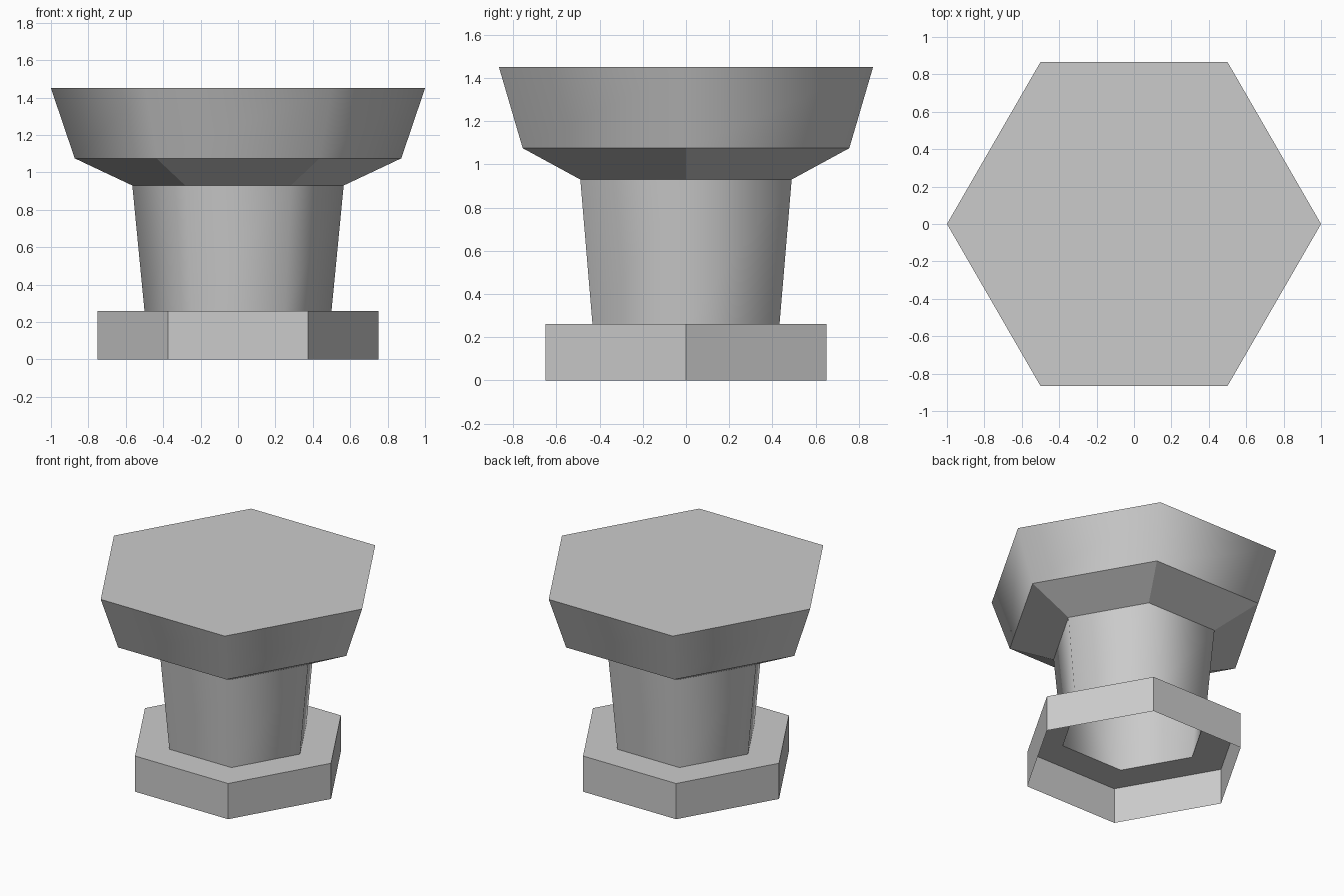
import bpy, bmesh
from math import cos, sin, pi

SIDES = 6

default = bpy.data.objects.get("Cube")
if default:
    bpy.data.objects.remove(default, do_unlink=True)

# One plain grey for everything
grey = bpy.data.materials.new("light grey")
grey.use_nodes = True
grey.diffuse_color = (0.6, 0.6, 0.6, 1)
grey.node_tree.nodes["Principled BSDF"].inputs["Base Color"].default_value = (0.6, 0.6, 0.6, 1)


def hex_part(name, profile, smooth=False, cap=False):
    """Sweep a (radius, height) profile round six sides, bottom to top."""
    bm = bmesh.new()
    rings = []
    for radius, z in profile:
        rings.append([bm.verts.new((radius * cos(2 * pi * i / SIDES),
                                    radius * sin(2 * pi * i / SIDES), z))
                      for i in range(SIDES)])
    for low, high in zip(rings, rings[1:]):
        for i in range(SIDES):
            j = (i + 1) % SIDES
            face = bm.faces.new((low[i], low[j], high[j], high[i]))
            face.smooth = smooth
    if cap:
        lid = bm.faces.new(rings[-1])
        for edge in lid.edges:
            edge.smooth = False
    mesh = bpy.data.meshes.new(name)
    bm.to_mesh(mesh)
    bm.free()
    mesh.materials.append(grey)
    obj = bpy.data.objects.new(name, mesh)
    bpy.context.collection.objects.link(obj)
    return obj


# Hollow base flange, open below, with a ledge running in to the stem
hex_part("base_flange", [(0.75, 0), (0.75, 0.26), (0.5, 0.26)])
# Hollow tapered stem, softly shaded round its sides
hex_part("stem", [(0.5, 0.26), (0.565, 0.93)], smooth=True)
# Sloped underside of the head
hex_part("head_underside", [(0.565, 0.93), (0.873, 1.075)])
# Flared head with a flat lid
hex_part("head", [(0.873, 1.075), (1.0, 1.45)], smooth=True, cap=True)
